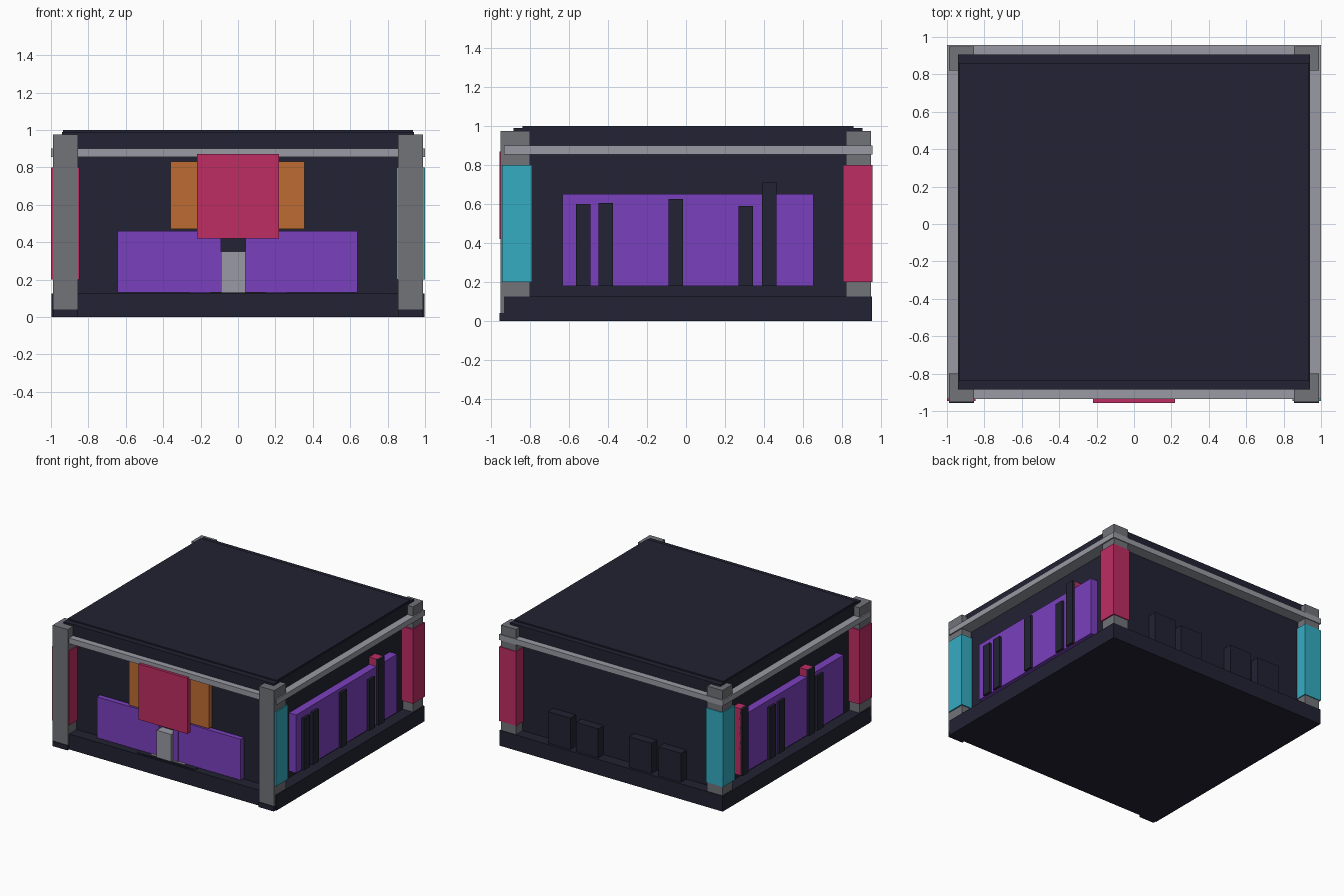
import bpy

cube = bpy.data.objects.get("Cube")
if cube:
    bpy.data.objects.remove(cube, do_unlink=True)


def material(name, hex_code):
    srgb = [int(hex_code[i:i + 2], 16) / 255 for i in (0, 2, 4)]
    lin = [c / 12.92 if c < 0.04 else ((c + 0.055) / 1.055) ** 2.4 for c in srgb]
    m = bpy.data.materials.new(name)
    m.use_nodes = True
    m.diffuse_color = (*lin, 1)
    m.node_tree.nodes["Principled BSDF"].inputs["Base Color"].default_value = (*lin, 1)
    return m


dark = material("dark navy", "222233")
purple = material("purple", "7a40be")
pink = material("pink", "be2d62")
teal = material("teal", "35acc2")
orange = material("orange", "be6b32")
light_grey = material("light grey", "999aa3")
grey = material("mid grey", "717379")


def box(name, mat, x, y, z):
    """Box spanning the given (low, high) ranges."""
    x, y, z = sorted(x), sorted(y), sorted(z)
    corners = [(a, b, c) for a in x for b in y for c in z]
    faces = [(0, 1, 3, 2), (4, 6, 7, 5), (0, 4, 5, 1),
             (2, 3, 7, 6), (0, 2, 6, 4), (1, 5, 7, 3)]
    mesh = bpy.data.meshes.new(name)
    mesh.from_pydata(corners, [], faces)
    mesh.materials.append(mat)
    obj = bpy.data.objects.new(name, mesh)
    bpy.context.collection.objects.link(obj)
    return obj


# Main block
WALL_X, FRONT, BACK = 0.9, -0.84, 0.865
box("base", dark, (-0.997, 0.997), (-0.935, 0.955), (0, 0.125))
box("walls", dark, (-WALL_X, WALL_X), (FRONT, BACK), (0.12, 0.92))
box("roof", dark, (-0.94, 0.94), (-0.885, 0.905), (0.9, 0.99))
box("roof_cap", dark, (-0.935, 0.935), (FRONT, 0.86), (0.985, 1.0))

# Rails around the top
rail_z = (0.855, 0.9)
box("front_rail", light_grey, (-1, 1), (-0.935, FRONT), rail_z)
box("back_rail", light_grey, (-1, 1), (BACK, 0.957), rail_z)

for s, side in ((-1, "right"), (1, "left")):
    box(side + "_rail", light_grey, (s * WALL_X, s), (FRONT, BACK), rail_z)

    # Corner posts, their sleeves and feet
    px, sx = (s * 0.855, s * 0.99), (s * 0.848, s * 1.0)
    front_mat, back_mat = (teal, pink) if s > 0 else (pink, teal)
    box(side + "_front_post", grey, px, (-0.952, -0.8), (0.04, 0.975))
    box(side + "_back_post", grey, px, (0.82, 0.95), (0.1, 0.975))
    box(side + "_front_sleeve", front_mat, sx, (-0.945, -0.79), (0.2, 0.8))
    box(side + "_back_sleeve", back_mat, sx, (0.805, 0.957), (0.2, 0.8))
    box(side + "_foot", dark, px, (-0.957, -0.9), (0, 0.04))

    # Side display panel
    box(side + "_panel", purple, (s * WALL_X, s * 0.965), (-0.635, 0.655), (0.18, 0.65))

# Upright slats on the side panels: near edge in y, top, pink backing or not
slats = {
    1: [(-0.565, 0.6, False), (-0.45, 0.605, False), (-0.09, 0.625, False),
        (0.27, 0.59, False), (0.39, 0.71, True)],
    -1: [(0.61, 0.72, True), (0.26, 0.6, False), (0.14, 0.6, False),
         (-0.24, 0.71, True), (-0.35, 0.62, False)],
}
for s, rows in slats.items():
    for i, (y, top, backed) in enumerate(rows):
        span = (y, y + 0.075)
        box(f"slat_{s}_{i}", dark, (s * 0.96, s * 0.985), span, (0.18, top))
        if backed:
            box(f"slat_backing_{s}_{i}", pink, (s * WALL_X, s * 0.967), span, (0.18, top))

# Front counter, doorway and steps
counter_z = (0.13, 0.46)
box("right_counter", purple, (-0.645, -0.09), (-0.88, FRONT), counter_z)
box("left_counter", purple, (0.085, 0.64), (-0.88, FRONT), counter_z)
box("door_trim", purple, (0.04, 0.085), (-0.885, FRONT), counter_z)
box("door", light_grey, (-0.09, 0.04), (-0.91, FRONT), (0.125, 0.35))
box("wide_step", dark, (-0.26, 0.26), (-0.92, FRONT), (0.12, 0.131))
box("narrow_step", light_grey, (-0.15, 0.15), (-0.9, FRONT), (0.125, 0.134))

# Front sign on its backing board
box("sign_board", orange, (-0.36, 0.355), (-0.88, FRONT), (0.47, 0.83))
box("sign", pink, (-0.218, 0.218), (-0.957, -0.915), (0.42, 0.87))
box("sign_mount", dark, (-0.1, 0.1), (-0.92, -0.87), (0.52, 0.78))

# Crates along the back wall
for i, (x, top) in enumerate(((0.38, 0.38), (0.13, 0.36), (-0.345, 0.37), (-0.61, 0.36))):
    box(f"back_crate_{i}", dark, (x, x + 0.2), (BACK, 0.935), (0.12, top))
